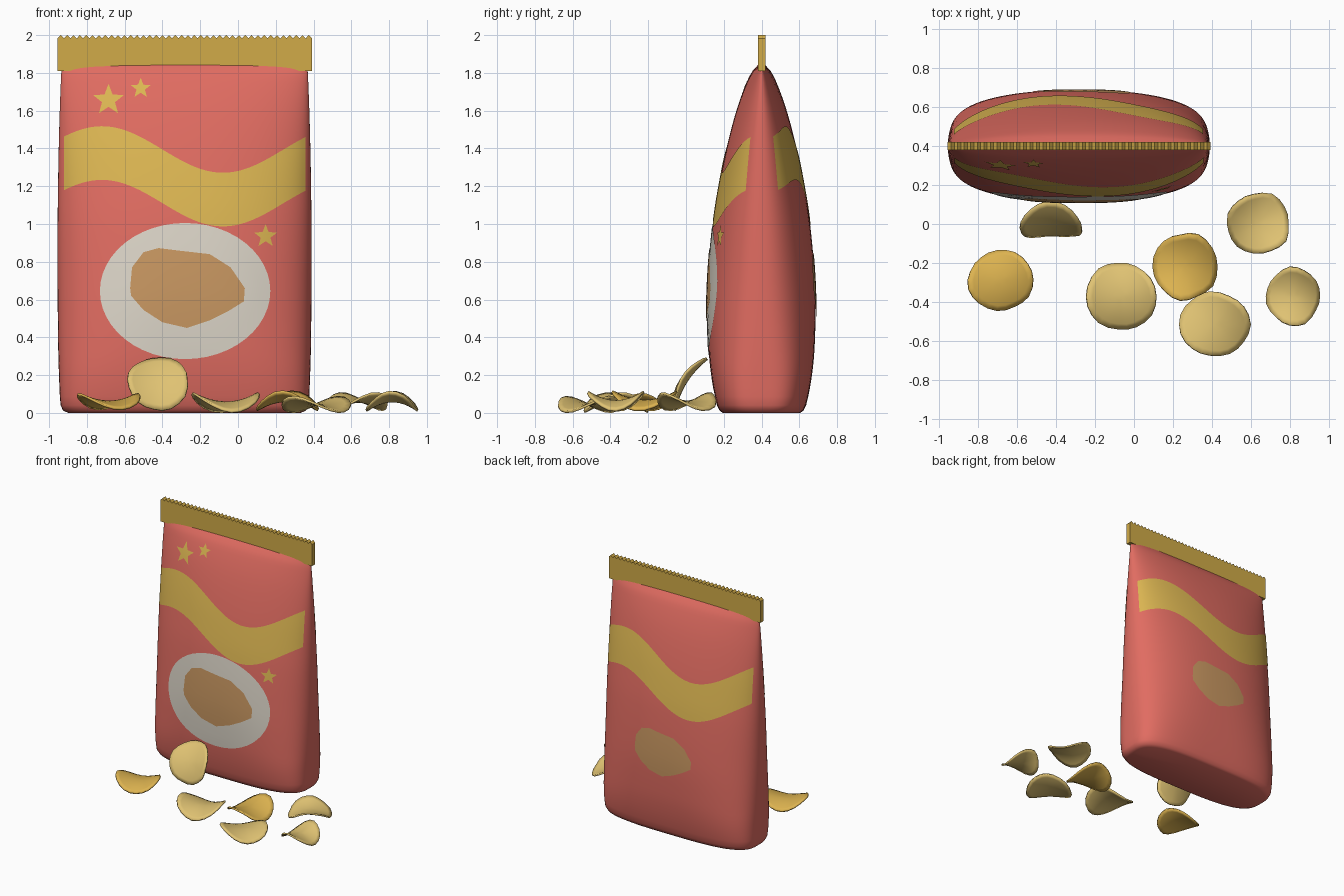
import bpy, bmesh, math, random
from mathutils import Vector, Matrix

if "Cube" in bpy.data.objects:
    bpy.data.objects.remove(bpy.data.objects["Cube"])

random.seed(4)
CX, CY = -0.283, 0.40


def material(name, rgb):
    m = bpy.data.materials.new(name)
    m.diffuse_color = (*rgb, 1)
    m.use_nodes = True
    m.node_tree.nodes["Principled BSDF"].inputs["Base Color"].default_value = m.diffuse_color
    return m


RED = material("red_foil", (0.75, 0.15, 0.12))
YELLOW = material("yellow_print", (0.72, 0.47, 0.085))
GOLD = material("gold_seal", (0.64, 0.41, 0.065))
CREAM = material("cream_print", (0.72, 0.67, 0.58))
TAN = material("tan_print", (0.58, 0.31, 0.12))
PALE = material("pale_chip", (0.74, 0.54, 0.17))
DEEP = material("golden_chip", (0.72, 0.45, 0.08))


def make(name, verts, faces, mat, smooth=True):
    me = bpy.data.meshes.new(name)
    me.from_pydata([tuple(v) for v in verts], [], faces)
    me.materials.append(mat)
    ob = bpy.data.objects.new(name, me)
    bpy.context.collection.objects.link(ob)
    if smooth:
        bpy.context.view_layer.objects.active = ob
        ob.select_set(True)
        bpy.ops.object.shade_smooth_by_angle(angle=math.radians(45))
        ob.select_set(False)
    return ob


# Bag profile: height, half width, half depth, squareness of the section
PROFILE = [(0, .615, .205, 3.2), (.012, .643, .222, 3.3), (.04, .656, .236, 3.4),
           (.18, .664, .264, 3.2), (.35, .669, .281, 2.8), (.65, .672, .285, 2.4),
           (1.0, .672, .257, 2.25), (1.25, .669, .217, 2.2), (1.45, .665, .174, 2.2),
           (1.62, .660, .127, 2.2), (1.75, .655, .079, 2.2), (1.81, .652, .048, 2.2),
           (1.85, .650, .012, 2.2)]


def section(z):
    """Smoothly interpolated (width, depth, squareness) at a height."""
    n = len(PROFILE)
    i = max(k for k in range(n - 1) if PROFILE[k][0] <= z or k == 0)
    a, b = PROFILE[i], PROFILE[i + 1]
    h = b[0] - a[0]
    t = (z - a[0]) / h
    out = []
    for c in (1, 2, 3):
        def slope(k):
            lo, hi = PROFILE[max(k - 1, 0)], PROFILE[min(k + 1, n - 1)]
            return (hi[c] - lo[c]) / (hi[0] - lo[0])
        out.append((2*t**3 - 3*t*t + 1) * a[c] + (t**3 - 2*t*t + t) * h * slope(i)
                   + (3*t*t - 2*t**3) * b[c] + (t**3 - t*t) * h * slope(i + 1))
    return out


# Bag body: lofted superellipse rings
SEG, heights = 96, []
for a, b in zip(PROFILE, PROFILE[1:]):
    k = max(1, round((b[0] - a[0]) / 0.04))
    heights += [a[0] + (b[0] - a[0]) * j / k for j in range(k)]
heights.append(PROFILE[-1][0])
verts, faces = [], []
for z in heights:
    w, d, p = section(z)
    for i in range(SEG):
        c, s = math.cos(2 * math.pi * i / SEG), math.sin(2 * math.pi * i / SEG)
        verts.append((CX + w * math.copysign(abs(c) ** (2 / p), c),
                      CY + d * math.copysign(abs(s) ** (2 / p), s), z))
for r in range(len(heights) - 1):
    for i in range(SEG):
        j = (i + 1) % SEG
        faces.append((r*SEG + i, r*SEG + j, (r+1)*SEG + j, (r+1)*SEG + i))
faces.append(tuple(reversed(range(SEG))))
faces.append(tuple((len(heights) - 1) * SEG + i for i in range(SEG)))
make("bag_body", verts, faces, RED)


def on_bag(x, z, back, lift):
    """Point just above the bag skin; the back is the front turned half round."""
    def depth(u, h):
        w, d, p = section(h)
        return d * max(0, 1 - min(1, abs(u) / w) ** p) ** (1 / p)
    u, e = x - CX, 0.002
    n = Vector((-(depth(u + e, z) - depth(u - e, z)) / (2 * e), -1,
                -(depth(u, z + e) - depth(u, z - e)) / (2 * e)))
    n.z, n.x = n.z, n.x
    q = Vector((u, -depth(u, z), z)) + n.normalized() * lift
    if back:
        q.x, q.y = -q.x, -q.y
    return q + Vector((CX, CY, 0))


def print_patch(name, outline, mat, lift, back=False, rings=8, split=2):
    """Fill a star-shaped outline with rings that follow the bag."""
    n = len(outline)
    pts = [Vector(outline[i]).lerp(Vector(outline[(i + 1) % n]), j / split)
           for i in range(n) for j in range(split)]
    mid = sum(pts, Vector((0, 0))) / len(pts)
    n = len(pts)
    vs = [on_bag(mid.x, mid.y, back, lift)]
    fs = [(0, 1 + i, 1 + (i + 1) % n) for i in range(n)]
    for r in range(1, rings + 1):
        for q in pts:
            v = mid.lerp(q, r / rings)
            vs.append(on_bag(v.x, v.y, back, lift))
    for r in range(rings - 1):
        for i in range(n):
            a, b = 1 + r * n + i, 1 + r * n + (i + 1) % n
            fs.append((a, a + n, b + n, b))
    make(name, vs, fs, mat)


# Wavy bands, front and back
for back in (False, True):
    vs, fs, nx, nz = [], [], 72, 6
    for i in range(nx + 1):
        x = -0.918 + 1.273 * i / nx
        mid = 1.252 + 0.123 * math.cos(math.pi * (x + 0.72) / 0.64)
        for j in range(nz + 1):
            vs.append(on_bag(x, mid - 0.142 + 0.284 * j / nz, back, 0.003))
    for i in range(nx):
        for j in range(nz):
            a = i * (nz + 1) + j
            fs.append((a, a + nz + 1, a + nz + 2, a + 1))
    make("back_band" if back else "front_band", vs, fs, YELLOW)

# Oval window and printed chips
oval = [(-0.28 + 0.45 * math.cos(t * math.pi / 24), 0.645 + 0.36 * math.sin(t * math.pi / 24))
        for t in range(48)]
print_patch("oval_print", oval, CREAM, 0.004, split=1)
blob = [(-.57, .66), (-.565, .62), (-.5, .545), (-.4, .48), (-.27, .45), (-.15, .49),
        (-.05, .54), (.03, .59), (.035, .66), (-.04, .77), (-.15, .84), (-.3, .857),
        (-.42, .872), (-.5, .85), (-.56, .77)]
print_patch("front_chip_print", blob, TAN, 0.007)
small = [(-0.3 + (x + 0.27) * 0.83, 0.67 + (z - 0.66) * 0.83) for x, z in blob]
print_patch("back_chip_print", small, TAN, 0.004, back=True)

# Stars
for i, (x, z, r) in enumerate([(-.685, 1.655, .086), (-.515, 1.717, .056), (.145, .935, .064)]):
    star = []
    for k in range(10):
        a, q = math.pi / 2 + k * math.pi / 5, r if k % 2 == 0 else r * 0.42
        star.append((x + q * math.cos(a), z + q * math.sin(a)))
    print_patch(f"star_{i + 1}", star, YELLOW, 0.004, rings=3)

# Top seal with a pinked edge
TEETH, x0, x1 = 40, -0.955, 0.392
vs, fs = [], []
for i in range(2 * TEETH + 1):
    x = x0 + (x1 - x0) * i / (2 * TEETH)
    top = 2.0 if i % 2 else 1.983
    vs += [(x, CY - .02, 1.81), (x, CY - .02, top), (x, CY + .02, top), (x, CY + .02, 1.81)]
for i in range(2 * TEETH):
    for k in range(4):
        a, b = 4 * i + k, 4 * i + (k + 1) % 4
        fs.append((a, a + 4, b + 4, b)[::-1])
fs += [(0, 1, 2, 3)[::-1], tuple(8 * TEETH + k for k in range(4))]
seal = make("top_seal", vs, fs, GOLD, smooth=False)
bm = bmesh.new()
bm.from_mesh(seal.data)
bmesh.ops.recalc_face_normals(bm, faces=bm.faces)
bm.to_mesh(seal.data)
bm.free()


def chip(name, x, y, rx, ry, mat, axis, bend, tilt=0, low=0.005):
    """Thin saddle-shaped chip; axis is the direction that curls up."""
    n, rings = 22, 6
    jag = [random.uniform(0.93, 1.05) for _ in range(n // 2)]
    vs = [Vector((0, 0, 0))]
    for r in range(1, rings + 1):
        for i in range(n):
            t = 2 * math.pi * i / n
            k = jag[i // 2] if i % 2 == 0 else (jag[i // 2] + jag[(i // 2 + 1) % len(jag)]) / 2
            f = r / rings
            vs.append(Vector((rx * k * f * math.cos(t), ry * k * f * math.sin(t),
                              bend * f * f * math.cos(2 * (t - axis)))))
    fs = [(0, 1 + i, 1 + (i + 1) % n) for i in range(n)]
    for r in range(rings - 1):
        for i in range(n):
            a, b = 1 + r * n + i, 1 + r * n + (i + 1) % n
            fs.append((a, a + n, b + n, b))
    rot = Matrix.Rotation(tilt, 3, 'X')
    vs = [rot @ v for v in vs]
    drop = low - min(v.z for v in vs)
    ob = make(name, [v + Vector((x, y, drop)) for v in vs], fs, mat)
    mod = ob.modifiers.new("thickness", 'SOLIDIFY')
    mod.thickness, mod.offset = 0.012, 0


# Loose chips on the ground, and one leaning towards the bag
chip("chip_1", -.68, -.285, .17, .158, DEEP, 0.35, .04, low=.02)
chip("chip_2", -.06, -.37, .18, .178, PALE, 0.2, .05)
chip("chip_3", .26, -.22, .163, .176, DEEP, 1.4, .05, low=.015)
chip("chip_4", .415, -.515, .178, .165, PALE, 0.8, .04)
chip("chip_5", .637, .005, .163, .16, PALE, 2.2, .045, low=.015)
chip("chip_6", .818, -.37, .14, .15, PALE, 1.5, .05, low=.012)
chip("leaning_chip", -.425, 0.0, .167, .165, PALE, 0.1, .03, tilt=math.radians(58), low=.012)
